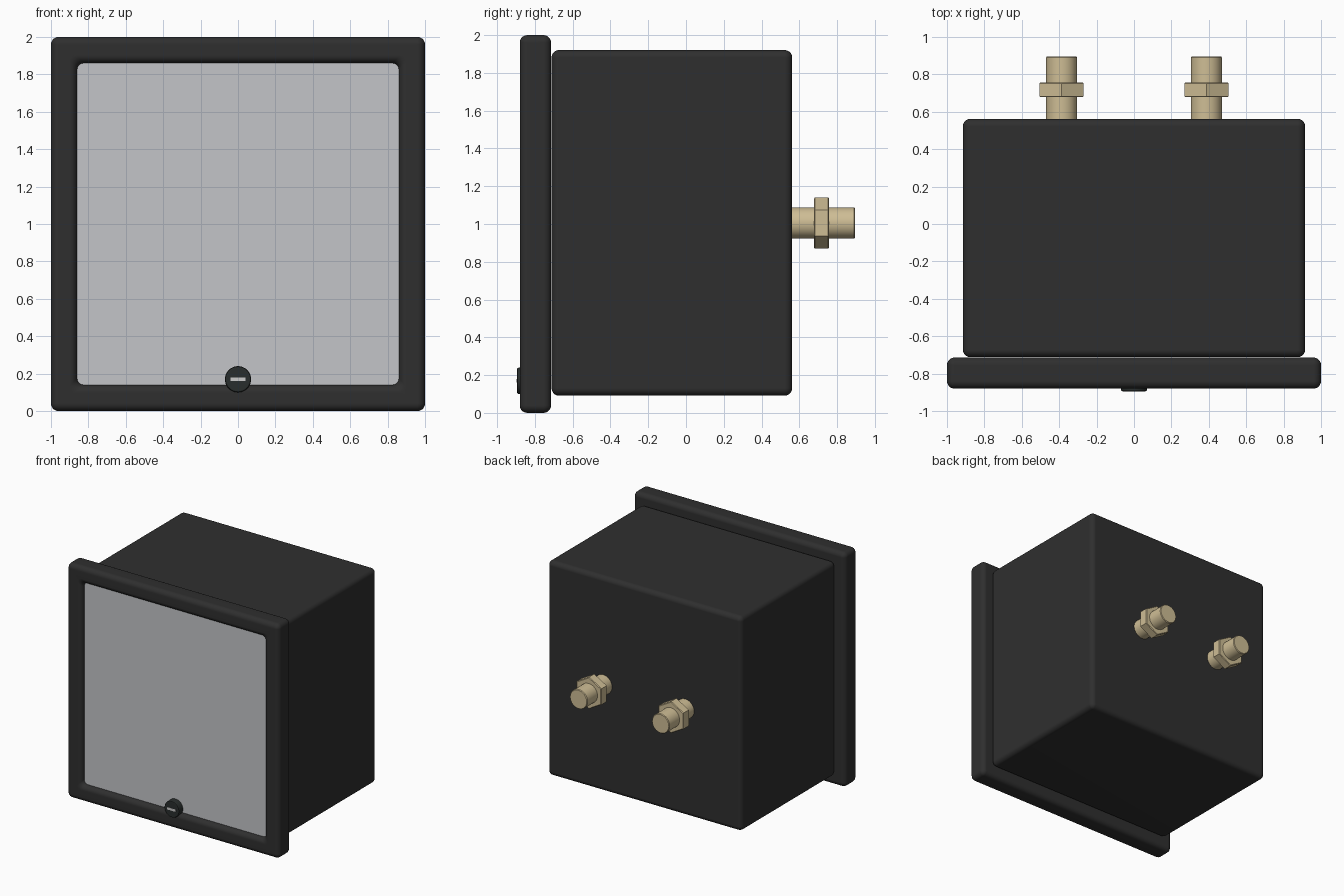
import bpy, bmesh
from math import sin, cos, pi, radians
from mathutils import Matrix

cube = bpy.data.objects.get("Cube")
if cube:
    bpy.data.objects.remove(cube, do_unlink=True)


def material(name, rgb, rough=0.6):
    m = bpy.data.materials.new(name)
    m.use_nodes = True
    m.diffuse_color = (*rgb, 1)
    bsdf = m.node_tree.nodes["Principled BSDF"]
    bsdf.inputs["Base Color"].default_value = (*rgb, 1)
    bsdf.inputs["Roughness"].default_value = rough
    return m


BLACK = material("black plastic", (0.028, 0.028, 0.028))
KNOB = material("dark screw", (0.022, 0.027, 0.026))
PANE = material("pale grey pane", (0.55, 0.56, 0.58))
SLOT = material("light slot", (0.6, 0.6, 0.6))
BRASS = material("brass", (0.62, 0.51, 0.30))


def finish(bm, name, mat):
    bmesh.ops.recalc_face_normals(bm, faces=bm.faces)
    mesh = bpy.data.meshes.new(name)
    bm.to_mesh(mesh)
    bm.free()
    obj = bpy.data.objects.new(name, mesh)
    bpy.context.collection.objects.link(obj)
    mesh.materials.append(mat)
    bpy.ops.object.select_all(action="DESELECT")
    obj.select_set(True)
    bpy.context.view_layer.objects.active = obj
    bpy.ops.object.shade_smooth_by_angle(angle=radians(35))
    obj.modifiers.new("even shading", "WEIGHTED_NORMAL").keep_sharp = True
    return obj


def rounded_square(half, r, seg=5):
    """Corner points (x, z) of a rounded square."""
    c = half - r
    pts = []
    for q in range(4):
        mid = pi / 4 + q * pi / 2
        sx, sz = (1 if cos(mid) > 0 else -1), (1 if sin(mid) > 0 else -1)
        for i in range(seg + 1):
            a = (q + i / seg) * pi / 2
            pts.append((sx * c + r * cos(a), sz * c + r * sin(a)))
    return pts


def circle(r, n, start=0.0):
    return [(r * cos(start + 2 * pi * i / n), r * sin(start + 2 * pi * i / n)) for i in range(n)]


def loft(name, mat, sections, x=0.0, z=1.0):
    """Skin a list of (y, outline) sections and cap both ends."""
    bm = bmesh.new()
    rings = [[bm.verts.new((x + px, y, z + pz)) for px, pz in pts] for y, pts in sections]
    for a, b in zip(rings, rings[1:]):
        for i in range(len(a)):
            j = (i + 1) % len(a)
            bm.faces.new((a[i], a[j], b[j], b[i]))
    bm.faces.new(rings[0])
    bm.faces.new(rings[-1])
    return finish(bm, name, mat)


def fillet(half, y_from, y_to, r, seg=5):
    """Box sections from y_from (back) to y_to (front) with both rims rounded."""
    steps = [i / seg * pi / 2 for i in range(seg + 1)]
    back = [(y_from - r + r * cos(a), half - r + r * sin(a)) for a in steps]
    front = [(y_to + r - r * sin(a), half - r + r * cos(a)) for a in steps]
    return [(y, rounded_square(h, max(0.005, r - half + h))) for y, h in back + front]


# Case
loft("case", BLACK, fillet(0.915, 0.562, -0.712, 0.04), z=1.006)

# Bezel: rounded outside, curved inner lip down to the pane
lip = []
for i in range(6):
    a = i / 5 * pi / 2
    half = 0.9 - 0.04 * sin(a)
    lip.append((-0.838 - 0.042 * cos(a), rounded_square(half, 0.035)))
loft("bezel", BLACK, fillet(1.0, -0.714, -0.88, 0.04) + lip)

# Pane
outline = rounded_square(0.86, 0.035)
loft("pane", PANE, [(-0.835, outline), (-0.841, outline)])

# Adjusting screw with slot plate
loft("adjusting_screw", KNOB,
     [(y, circle(r, 40)) for y, r in ((-0.835, 0.07), (-0.886, 0.07), (-0.892, 0.067), (-0.895, 0.06))],
     z=0.17)
slot = [(0.04, 0.01), (-0.04, 0.01), (-0.04, -0.01), (0.04, -0.01)]
loft("screw_slot", SLOT, [(-0.892, slot), (-0.8965, slot)], z=0.17)

# Rear brass fittings
for side, x in (("left", 0.387), ("right", -0.387)):
    loft(side + "_fitting", BRASS,
         [(y, circle(r, 32)) for y, r in ((0.55, 0.083), (0.89, 0.083), (0.896, 0.078))],
         x=x, z=1.005)
    loft(side + "_nut", BRASS,
         [(y, circle(r, 6, pi / 6)) for y, r in ((0.678, 0.13), (0.683, 0.136), (0.752, 0.136), (0.757, 0.13))],
         x=x, z=1.005)
